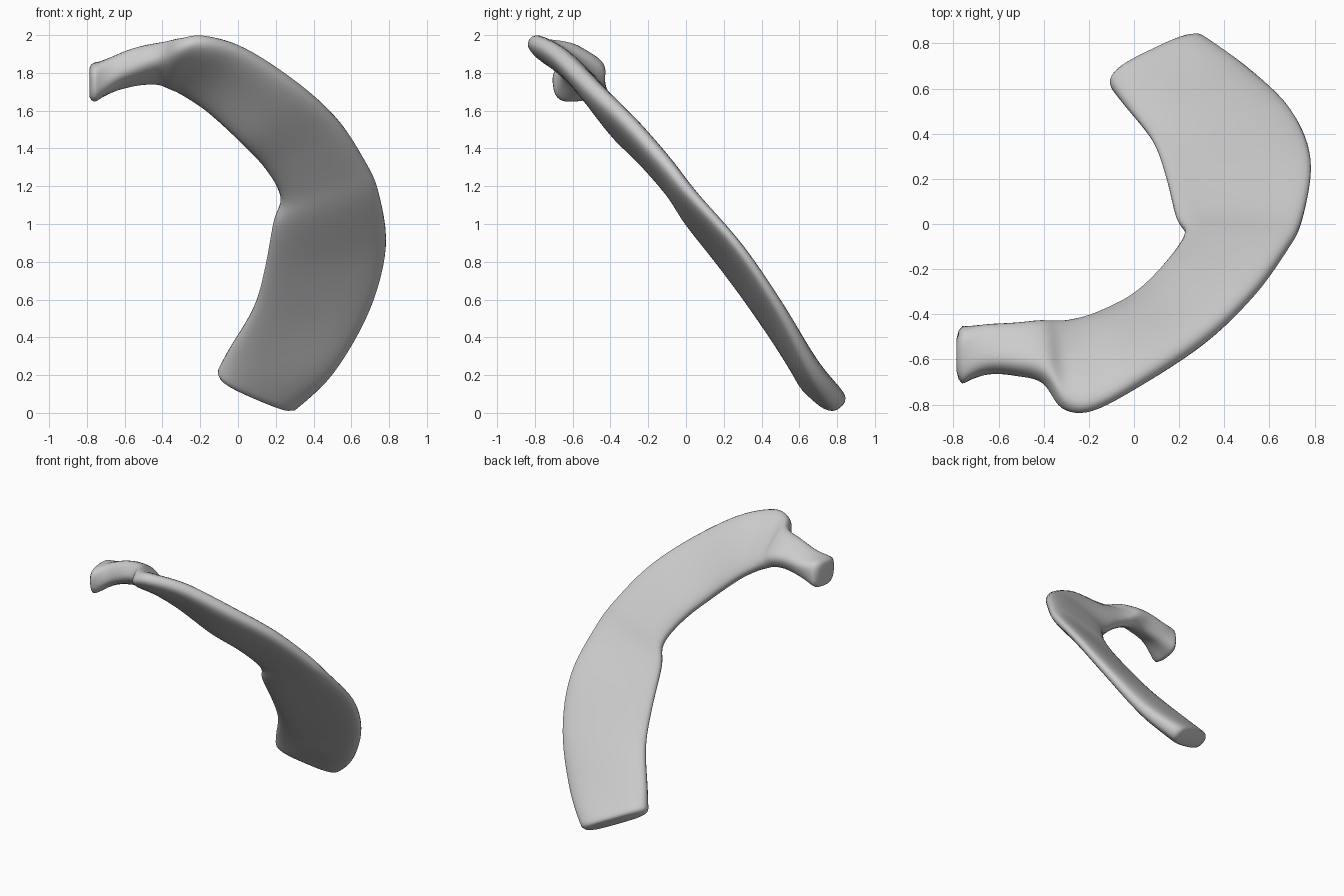
import bpy, bmesh, math
from mathutils import Vector

if "Cube" in bpy.data.objects:
    bpy.data.objects.remove(bpy.data.objects["Cube"])

# Stations from the tail to the head: inner edge, outer edge, thickness
STATIONS = [
    ((-0.11, 0.62, 0.21), (0.31, 0.82, 0.03), 0.17),
    ((-0.05, 0.54, 0.33), (0.51, 0.68, 0.22), 0.14),
    ((0.08, 0.37, 0.55), (0.70, 0.50, 0.55), 0.11),
    ((0.14, 0.21, 0.76), (0.785, 0.28, 0.88), 0.10),
    ((0.185, 0.03, 1.00), (0.745, 0.02, 1.17), 0.11),
    ((0.225, -0.05, 1.14), (0.67, -0.12, 1.34), 0.12),
    ((0.14, -0.18, 1.30), (0.53, -0.31, 1.55), 0.13),
    ((0.00, -0.32, 1.45), (0.32, -0.51, 1.74), 0.14),
    ((-0.16, -0.40, 1.60), (0.04, -0.70, 1.92), 0.14),
    ((-0.28, -0.43, 1.69), (-0.18, -0.82, 1.98), 0.14),
    ((-0.35, -0.435, 1.735), (-0.31, -0.81, 1.96), 0.15),
    ((-0.42, -0.44, 1.77), (-0.40, -0.69, 1.93), 0.17),
    ((-0.52, -0.45, 1.78), (-0.53, -0.66, 1.89), 0.18),
    ((-0.65, -0.45, 1.765), (-0.65, -0.66, 1.83), 0.18),
    ((-0.76, -0.45, 1.765), (-0.76, -0.71, 1.735), 0.23),
]
STEPS, SIDES = 6, 32


def spline(a, b, c, d, t):
    return 0.5 * (2 * b + (c - a) * t + (2 * a - 5 * b + 4 * c - d) * t * t
                  + (3 * b - a - 3 * c + d) * t ** 3)


def sample(u):
    i = min(int(u), len(STATIONS) - 2)
    ks = [max(0, min(len(STATIONS) - 1, i + k)) for k in (-1, 0, 1, 2)]
    s = [STATIONS[k] for k in ks]
    return (spline(*[Vector(k[0]) for k in s], u - i),
            spline(*[Vector(k[1]) for k in s], u - i),
            spline(*[k[2] for k in s], u - i))


def spow(v, p):
    return math.copysign(abs(v) ** p, v)


count = (len(STATIONS) - 1) * STEPS + 1
sections = [sample(i / STEPS) for i in range(count)]
mids = [(a + b) / 2 for a, b, _ in sections]
bm = bmesh.new()
rings = []


# Rounded flat section spanning inner to outer edge
def add_ring(i, scale=1.0, push=0.0):
    a, b, thick = sections[i]
    lo, hi = max(i - 7, 0), min(i + 7, count - 1)
    tangent = (mids[hi] - mids[lo]).normalized()
    # the head ends in an upright face
    upright = max(0.0, 1 - (count - 1 - i) / 10)
    tangent = tangent.lerp(Vector((-1, 0, 0)), upright).normalized()
    normal = (b - a).cross(tangent).normalized()
    half = (b - a).length / 2
    shrink = 1 - (1 - scale) * thick / half
    ring = []
    for k in range(SIDES):
        t = 2 * math.pi * k / SIDES
        w = spow(math.cos(t), 0.75) * shrink
        h = spow(math.sin(t), 0.75) * thick / 2 * scale
        # slight waist gives the blade its shallow hollow faces
        h *= 0.9 + 0.1 * w * w
        ring.append(bm.verts.new(mids[i] + (b - a) / 2 * w + normal * h + tangent * push))
    rings.append(ring)


add_ring(0, 0.7, -0.022)
add_ring(0, 0.9, -0.014)
for i in range(count):
    add_ring(i)
add_ring(count - 1, 0.92, 0.018)
add_ring(count - 1, 0.7, 0.028)

for r, s in zip(rings, rings[1:]):
    for k in range(SIDES):
        n = (k + 1) % SIDES
        bm.faces.new((r[k], r[n], s[n], s[k]))
bm.faces.new(rings[0][::-1])
bm.faces.new(rings[-1])
bmesh.ops.recalc_face_normals(bm, faces=bm.faces)

mesh = bpy.data.meshes.new("rib_bone")
bm.to_mesh(mesh)
bm.free()
rib = bpy.data.objects.new("rib_bone", mesh)
bpy.context.collection.objects.link(rib)
mesh.shade_smooth()

# Soften the joins between stations
smooth = rib.modifiers.new("soften", 'SMOOTH')
smooth.factor = 0.5
smooth.iterations = 3
